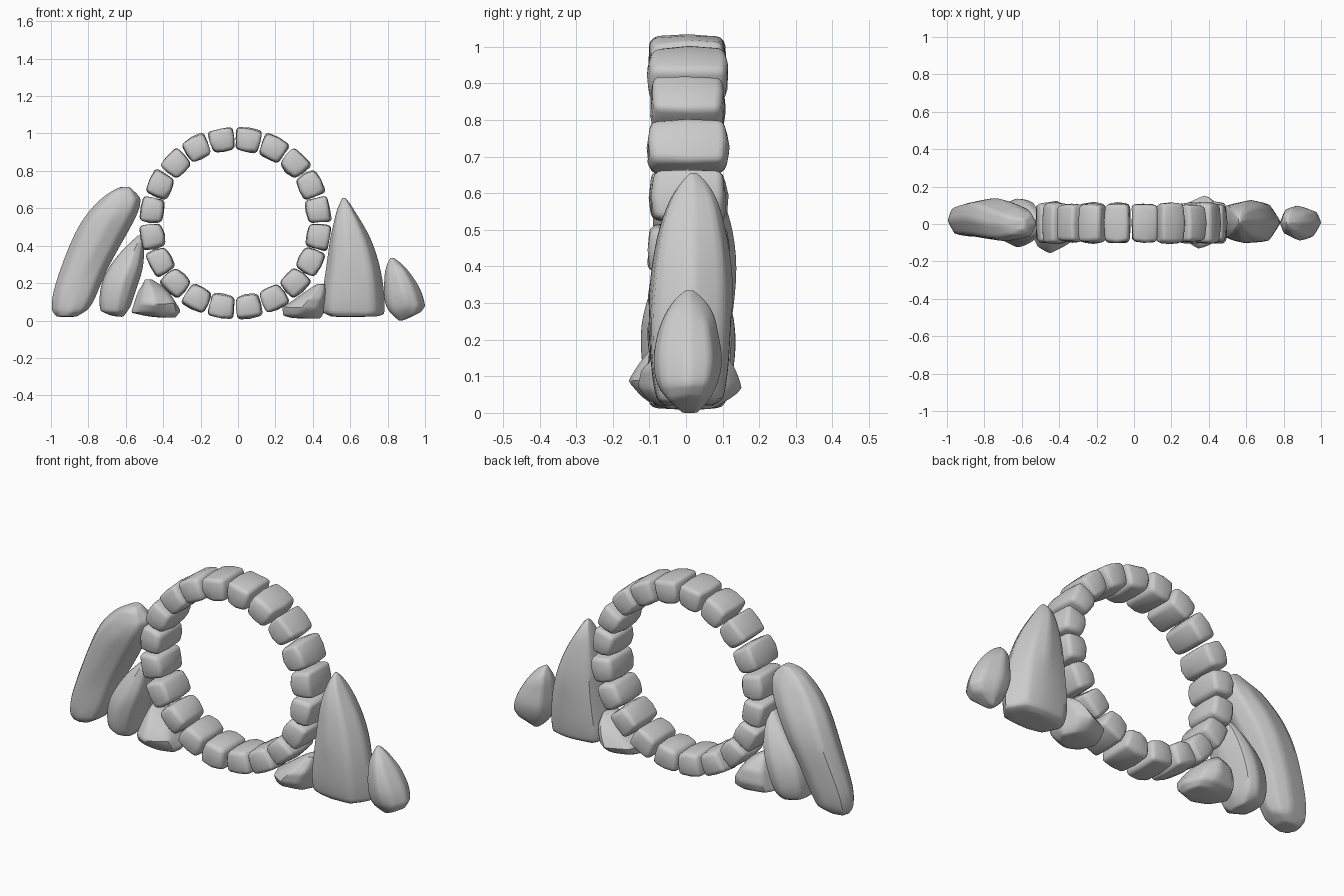
import bpy, bmesh, math, random

if "Cube" in bpy.data.objects:
    bpy.data.objects.remove(bpy.data.objects["Cube"])
random.seed(4)


def finish(name, bm, angle):
    bmesh.ops.recalc_face_normals(bm, faces=bm.faces)
    me = bpy.data.meshes.new(name)
    bm.to_mesh(me)
    bm.free()
    ob = bpy.data.objects.new(name, me)
    bpy.context.collection.objects.link(ob)
    bpy.ops.object.select_all(action='DESELECT')
    ob.select_set(True)
    bpy.context.view_layer.objects.active = ob
    bpy.ops.object.shade_smooth_by_angle(angle=math.radians(angle))
    return ob


# Ring of rounded wedge stones
CX, CZ, COUNT = -0.015, 0.52, 20


def ring_stone(i):
    bm = bmesh.new()
    bmesh.ops.create_cube(bm, size=2)
    a = math.radians(9 + 18 * i)
    j = lambda s: random.uniform(-s, s)
    depth = 0.106 + j(0.006)
    # slightly domed faces: subdivide, then pull edges and corners inwards
    bmesh.ops.subdivide_edges(bm, edges=bm.edges[:], cuts=1, use_grid_fill=True)
    for v in bm.verts:
        x, y, z = v.co
        t = x * (0.068 + 0.006 * z) * (1 - 0.06 * abs(z) - 0.06 * abs(y)) + j(0.004)
        r = 0.449 + z * 0.065 * (1 - 0.08 * abs(x) - 0.08 * abs(y)) + j(0.004)
        d = 0.005 + y * depth * (1 - 0.05 * abs(x) - 0.05 * abs(z)) + j(0.004)
        v.co = (CX + r * math.cos(a) - t * math.sin(a), d,
                CZ + r * math.sin(a) + t * math.cos(a))
    bmesh.ops.recalc_face_normals(bm, faces=bm.faces)
    edges = [e for e in bm.edges if e.calc_face_angle() > math.radians(45)]
    bmesh.ops.bevel(bm, geom=edges, offset=0.02, segments=3,
                    profile=0.5, affect='EDGES', clamp_overlap=True)
    finish(f"ring_stone_{i + 1}", bm, 60)


for i in range(COUNT):
    ring_stone(i)


# Boulders lofted from horizontal slices: z, x min, x max, y min, y max
def boulder(name, slices, sides=8):
    bm = bmesh.new()
    jit = [1 if k % 4 == 0 else random.uniform(0.93, 1.06) for k in range(sides)]
    shift = [0 if k % 4 == 0 else random.uniform(-0.18, 0.18) for k in range(sides)]
    rings = []
    for i, (z, x0, x1, y0, y1) in enumerate(slices):
        ring = []
        for k in range(sides):
            a = 2 * math.pi * k / sides + shift[k]
            c, s = math.cos(a), math.sin(a)
            px = math.copysign(abs(c) ** 0.85, c) * jit[k]
            py = math.copysign(abs(s) ** 0.85, s) * jit[k]
            dz = 0 if i in (0, len(slices) - 1) else random.uniform(-.006, .006)
            ring.append(bm.verts.new(((x0 + x1) / 2 + px * (x1 - x0) / 2,
                                      (y0 + y1) / 2 + py * (y1 - y0) / 2, z + dz)))
        rings.append(ring)
    for lo, hi in zip(rings, rings[1:]):
        for k in range(sides):
            n = (k + 1) % sides
            bm.faces.new((lo[k], lo[n], hi[n], hi[k]))
    bm.faces.new(rings[0][::-1])
    bm.faces.new(rings[-1])
    bmesh.ops.recalc_face_normals(bm, faces=bm.faces)
    # half-sharp facet edges that stay softly rounded
    crease = bm.edges.layers.float.new("crease_edge")
    for e in bm.edges:
        if e.calc_face_angle() > math.radians(28):
            e[crease] = 0.5
    ob = finish(name, bm, 60)
    mod = ob.modifiers.new("soften", 'SUBSURF')
    mod.levels = mod.render_levels = 2


boulder("left_leaning_boulder", [
    (.02, -.97, -.86, -.04, .06), (.05, -.995, -.80, -.06, .09),
    (.12, -1.0, -.76, -.07, .11), (.25, -.96, -.71, -.07, .13),
    (.40, -.905, -.63, -.08, .15), (.52, -.85, -.56, -.09, .13),
    (.60, -.79, -.52, -.09, .10), (.65, -.74, -.52, -.08, .08),
    (.69, -.68, -.55, -.06, .05), (.715, -.63, -.58, -.03, .03)])
boulder("left_middle_boulder", [
    (.02, -.67, -.61, -.05, .06), (.05, -.74, -.58, -.10, .11),
    (.10, -.75, -.565, -.12, .14), (.20, -.74, -.53, -.13, .15),
    (.28, -.70, -.505, -.12, .14), (.36, -.64, -.50, -.09, .11),
    (.42, -.575, -.50, -.06, .07), (.455, -.535, -.515, -.02, .03)])
boulder("left_small_boulder", [
    (.015, -.47, -.33, -.08, .06), (.04, -.575, -.305, -.12, .10),
    (.09, -.56, -.32, -.155, .12), (.15, -.54, -.36, -.12, .11),
    (.19, -.52, -.41, -.08, .08), (.22, -.50, -.46, -.04, .04)])
boulder("right_small_boulder", [
    (.01, .28, .44, -.06, .08), (.03, .24, .46, -.10, .12),
    (.07, .235, .47, -.13, .155), (.12, .30, .48, -.12, .14),
    (.16, .36, .48, -.08, .11), (.195, .42, .47, -.04, .05)])
boulder("right_tall_boulder", [
    (.02, .49, .75, -.07, .08), (.04, .45, .785, -.09, .11),
    (.10, .44, .79, -.105, .125), (.25, .465, .775, -.115, .135),
    (.40, .485, .73, -.10, .13), (.50, .50, .68, -.08, .11),
    (.58, .52, .63, -.05, .09), (.63, .545, .595, -.02, .06),
    (.655, .557, .573, .01, .03)])
boulder("right_outer_boulder", [
    (.0, .86, .89, -.01, .03), (.04, .81, .98, -.06, .07),
    (.08, .785, 1.003, -.08, .09), (.14, .778, .99, -.09, .105),
    (.21, .78, .95, -.08, .09), (.27, .785, .91, -.06, .08),
    (.31, .80, .865, -.03, .05), (.335, .815, .83, .0, .02)])
